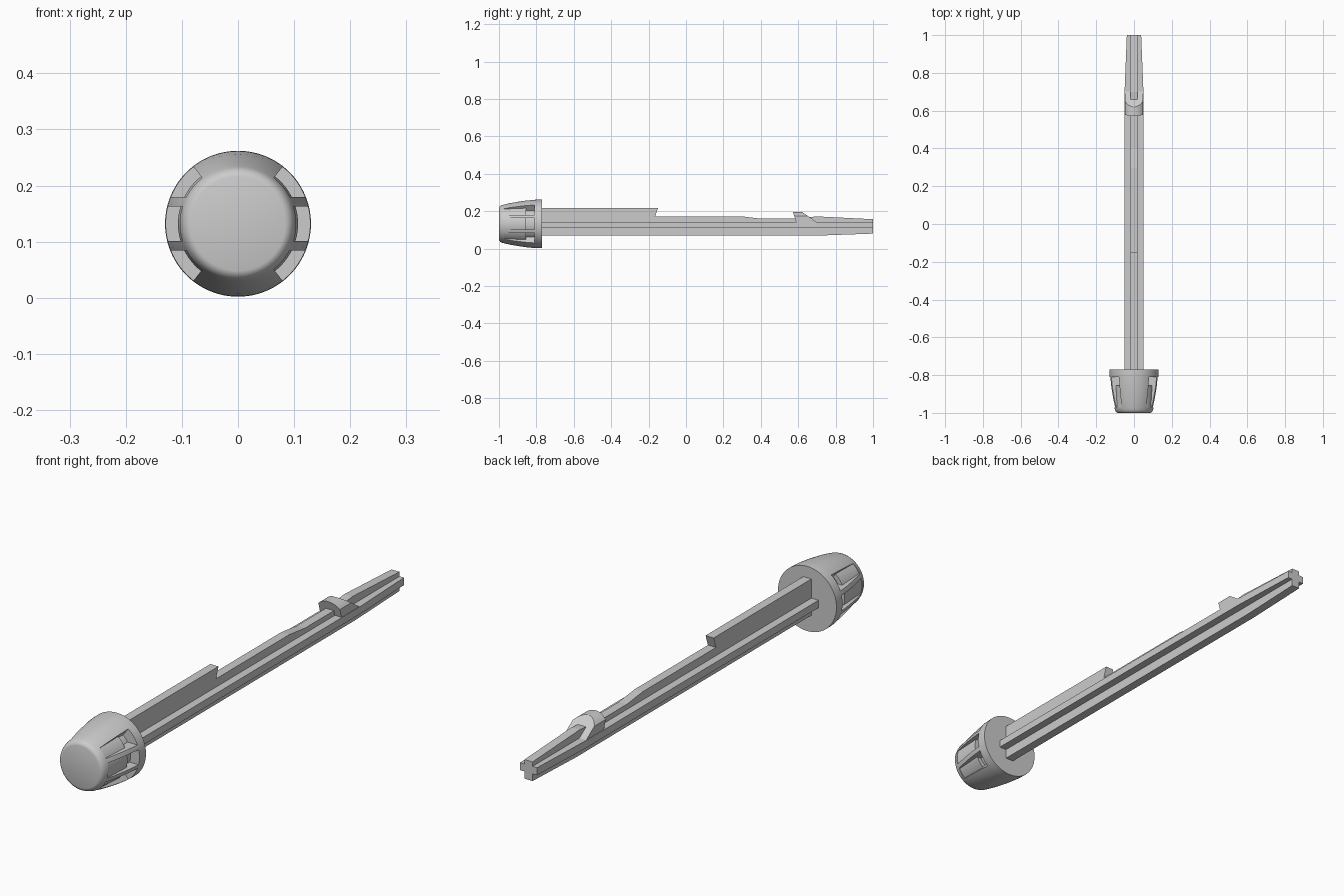
import bpy, bmesh, math
from math import sin, cos, radians

if "Cube" in bpy.data.objects:
    bpy.data.objects.remove(bpy.data.objects["Cube"])

CZ = 0.132  # height of the knob axis


def finish(name, bm):
    bmesh.ops.remove_doubles(bm, verts=bm.verts, dist=1e-5)
    bmesh.ops.recalc_face_normals(bm, faces=bm.faces)
    me = bpy.data.meshes.new(name)
    bm.to_mesh(me)
    bm.free()
    ob = bpy.data.objects.new(name, me)
    bpy.context.collection.objects.link(ob)
    return ob


def lathe(name, profile, n, start=0, sweep=360):
    """Revolve (y, r) points about the knob axis; partial sweeps are capped."""
    bm = bmesh.new()
    full = sweep == 360
    rings = []
    for i in range(n if full else n + 1):
        a = radians(start + sweep * i / n)
        rings.append([bm.verts.new((r * cos(a), y, CZ + r * sin(a))) for y, r in profile])
    m = len(profile)
    for i in range(n):
        p, q = rings[i], rings[(i + 1) % len(rings)]
        for j in range(m - 1 if full else m):
            k = (j + 1) % m
            bm.faces.new((p[j], p[k], q[k], q[j]))
    if not full:
        bm.faces.new(rings[0])
        bm.faces.new(rings[-1])
    return finish(name, bm)


def prism(name, pts, lo, hi, axis):
    """Extrude a (y, z) outline along x, or an (x, y) outline along z."""
    bm = bmesh.new()
    co = (lambda p, t: (t, *p)) if axis == 'X' else (lambda p, t: (*p, t))
    a = [bm.verts.new(co(p, lo)) for p in pts]
    b = [bm.verts.new(co(p, hi)) for p in pts]
    bm.faces.new(a)
    bm.faces.new(b)
    for i in range(len(pts)):
        j = (i + 1) % len(pts)
        bm.faces.new((a[i], a[j], b[j], b[i]))
    return finish(name, bm)


def boolean(ob, other, op, remove=True):
    mod = ob.modifiers.new(op, 'BOOLEAN')
    mod.operation, mod.object, mod.solver = op, other, 'EXACT'
    bpy.context.view_layer.objects.active = ob
    bpy.ops.object.modifier_apply(modifier=mod.name)
    if remove:
        bpy.data.objects.remove(other)


def smooth(ob):
    bpy.ops.object.select_all(action='DESELECT')
    ob.select_set(True)
    bpy.context.view_layer.objects.active = ob
    bpy.ops.object.shade_smooth_by_angle(angle=radians(25))


# Knob: rounded, tapering body with a collar at the back
outline = [(-1, 0), (-1, 0.084), (-0.998, 0.090), (-0.993, 0.096), (-0.985, 0.100),
           (-0.975, 0.103), (-0.94, 0.111), (-0.90, 0.118), (-0.86, 0.124),
           (-0.81, 0.129), (-0.79, 0.130), (-0.77, 0.130), (-0.77, 0)]
knob = lathe("knob", outline, 96)
blank = lathe("knob_blank", outline, 96)

# Side pockets, each crossed by two grip ribs
pocket = [(-0.972, 0.101), (-0.855, 0.107), (-0.855, 0.09), (-0.81, 0.09),
          (-0.81, 0.15), (-0.972, 0.15)]
for side, start in (("right", -52), ("left", 128)):
    boolean(knob, lathe("pocket_cutter", pocket, 28, start, 104), 'DIFFERENCE')
    s = 1 if side == "right" else -1
    for level, z in (("upper", 0.039), ("lower", -0.039)):
        x0, x1 = sorted((s * 0.07, s * 0.14))
        z += CZ
        rib = prism(f"grip_rib_{side}_{level}",
                    [(-0.98, z - 0.0085), (-0.80, z - 0.0085),
                     (-0.80, z + 0.0085), (-0.98, z + 0.0085)], x0, x1, 'X')
        boolean(rib, blank, 'INTERSECT', remove=False)
        smooth(rib)
bpy.data.objects.remove(blank)
smooth(knob)

# Shaft: upright web with a stepped top edge, crossed by a flat web
prism("shaft_upright_web",
      [(-0.78, 0.07), (0.72, 0.07), (1, 0.08), (1, 0.157), (0.70, 0.172), (0.58, 0.160),
       (0.40, 0.160), (0.30, 0.172), (-0.165, 0.172), (-0.15, 0.216), (-0.78, 0.216)],
      -0.018, 0.018, 'X')
half = [(0.05, -0.78), (0.05, 0.70), (0.038, 1)]
prism("shaft_flat_web", half + [(-x, y) for x, y in reversed(half)], 0.109, 0.139, 'Z')

# Catch: hooked wedge with an arched top
catch = prism("catch", [(0.592, 0.13), (0.568, 0.21), (0.60, 0.21), (0.715, 0.13)],
              -0.048, 0.048, 'X')
boolean(catch, lathe("catch_arch", [(0.5, 0), (0.5, 0.064), (0.8, 0.064), (0.8, 0)], 64),
        'INTERSECT')
smooth(catch)
